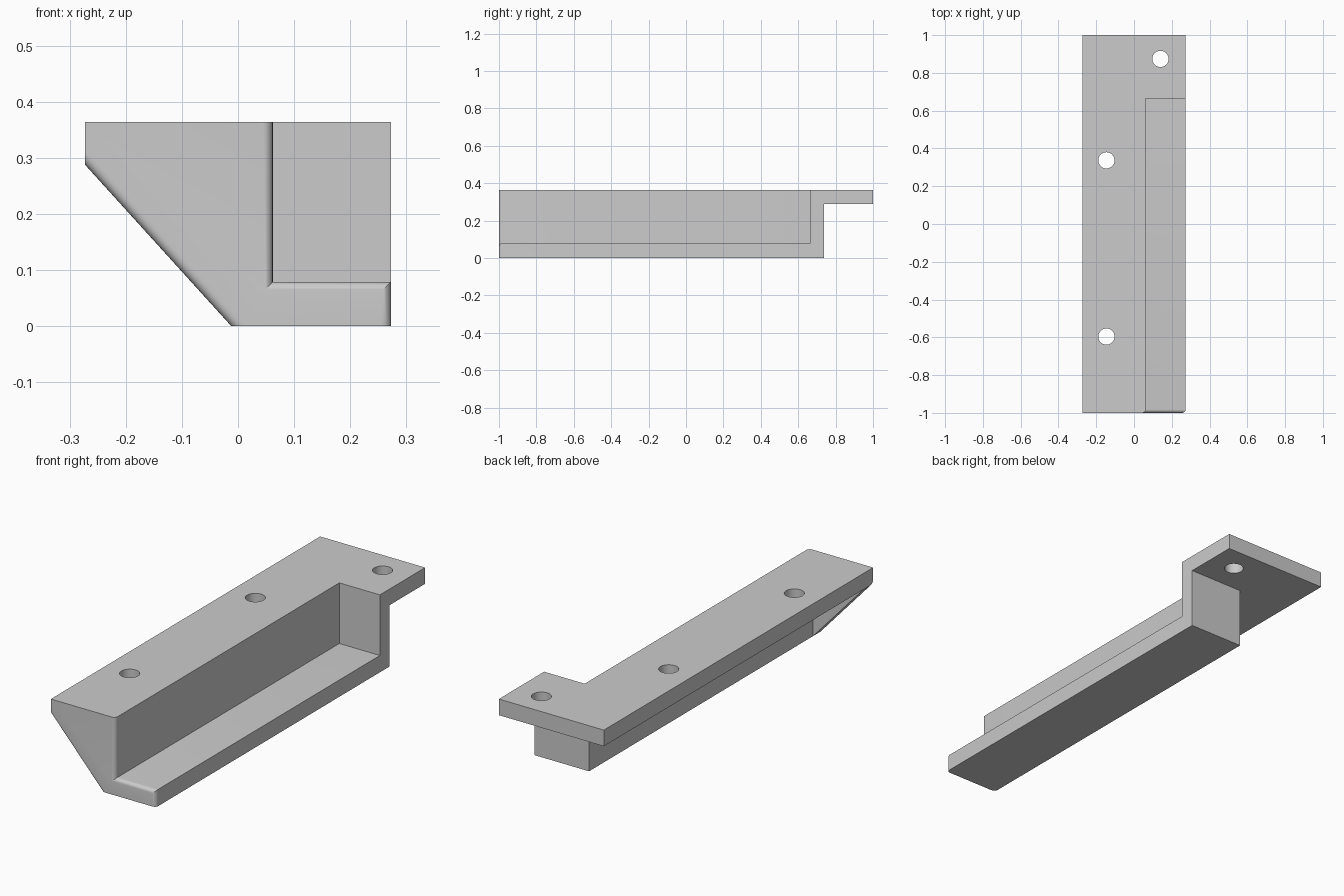
import bpy
import bmesh
import math
from mathutils import Vector

cube = bpy.data.objects.get("Cube")
if cube:
    bpy.data.objects.remove(cube, do_unlink=True)

# Main dimensions
HALF_W, HEIGHT = 0.273, 0.364
PLATE_Z, SHELF_Z = 0.288, 0.079
WALL_OUT, WALL_IN = -0.012, 0.062
GUSSET_BACK, POCKET_BACK, WALL_BACK = -0.927, 0.664, 0.737
FILLET = 0.018

grey = bpy.data.materials.new("plain_grey")
grey.use_nodes = True
colour = (0.6, 0.6, 0.6, 1)
grey.diffuse_color = colour
grey.node_tree.nodes["Principled BSDF"].inputs["Base Color"].default_value = colour


def add_object(name, bm):
    bmesh.ops.recalc_face_normals(bm, faces=bm.faces)
    mesh = bpy.data.meshes.new(name)
    bm.to_mesh(mesh)
    bm.free()
    obj = bpy.data.objects.new(name, mesh)
    bpy.context.collection.objects.link(obj)
    return obj


def box(name, low, high):
    bm = bmesh.new()
    bmesh.ops.create_cube(bm, size=1)
    low, high = Vector(low), Vector(high)
    for v in bm.verts:
        v.co = (low + high) / 2 + v.co * (high - low)
    return add_object(name, bm)


def peg(name, x, y, radius=0.043):
    bm = bmesh.new()
    bmesh.ops.create_cone(bm, cap_ends=True, segments=40, radius1=radius,
                          radius2=radius, depth=0.3)
    bmesh.ops.translate(bm, vec=(x, y, HEIGHT), verts=bm.verts)
    return add_object(name, bm)


def cut(target, cutters):
    """Subtract the cutters and bake the result into the target mesh."""
    for c in cutters:
        mod = target.modifiers.new(c.name, 'BOOLEAN')
        mod.operation, mod.solver, mod.object = 'DIFFERENCE', 'EXACT', c
    bpy.context.view_layer.update()
    graph = bpy.context.evaluated_depsgraph_get()
    baked = bpy.data.meshes.new_from_object(target.evaluated_get(graph))
    target.modifiers.clear()
    target.data = baked
    for c in cutters:
        bpy.data.objects.remove(c, do_unlink=True)


# Solid blank: block with one sloping lower corner
bm = bmesh.new()
outline = [(-HALF_W, PLATE_Z), (WALL_OUT, 0), (HALF_W, 0),
           (HALF_W, HEIGHT), (-HALF_W, HEIGHT)]
face = bm.faces.new([bm.verts.new((x, -1, z)) for x, z in outline])
grown = bmesh.ops.extrude_face_region(bm, geom=[face])["geom"]
bmesh.ops.translate(bm, vec=(0, 2, 0),
                    verts=[g for g in grown if isinstance(g, bmesh.types.BMVert)])
if not face.is_valid or len(bm.faces) < 7:
    bm.faces.new([v for v in bm.verts if v.co.y < 0])
bracket = add_object("bracket", bm)
bracket.data.materials.append(grey)

# Pocket above the shelf, space beneath the side flange, space beneath the rear tab
cut(bracket, [
    box("pocket", (WALL_IN, -2, SHELF_Z), (1, POCKET_BACK, 1)),
    box("flange_space", (-1, GUSSET_BACK, -1), (WALL_OUT, 2, PLATE_Z)),
    box("tab_space", (-1, WALL_BACK, -1), (1, 2, PLATE_Z)),
])


# Rounded front edges: gusset slope, pocket wall, shelf top and shelf side
def is_rounded(edge):
    a, b = (v.co for v in edge.verts)
    if max(a.y, b.y) > -0.999:
        return False
    mid, span = (a + b) / 2, b - a
    sloping = abs(span.x) > 0.01 and abs(span.z) > 0.01
    wall = abs(span.x) < 0.001 and mid.x > 0
    shelf = abs(span.z) < 0.001 and abs(mid.z - SHELF_Z) < 0.001
    return sloping or wall or shelf


bm = bmesh.new()
bm.from_mesh(bracket.data)
bmesh.ops.remove_doubles(bm, verts=bm.verts, dist=0.0001)
bmesh.ops.dissolve_limit(bm, angle_limit=math.radians(1), verts=bm.verts, edges=bm.edges)
bmesh.ops.bevel(bm, geom=[e for e in bm.edges if is_rounded(e)], offset=FILLET,
                offset_type='OFFSET', segments=6, profile=0.5, affect='EDGES')
bm.to_mesh(bracket.data)
bm.free()

# Screw holes
cut(bracket, [peg("hole", x, y) for x, y in
              ((0.14, 0.874), (-0.146, 0.337), (-0.146, -0.596))])

bpy.ops.object.select_all(action='DESELECT')
bracket.select_set(True)
bpy.context.view_layer.objects.active = bracket
bpy.ops.object.shade_smooth_by_angle(angle=math.radians(30))
